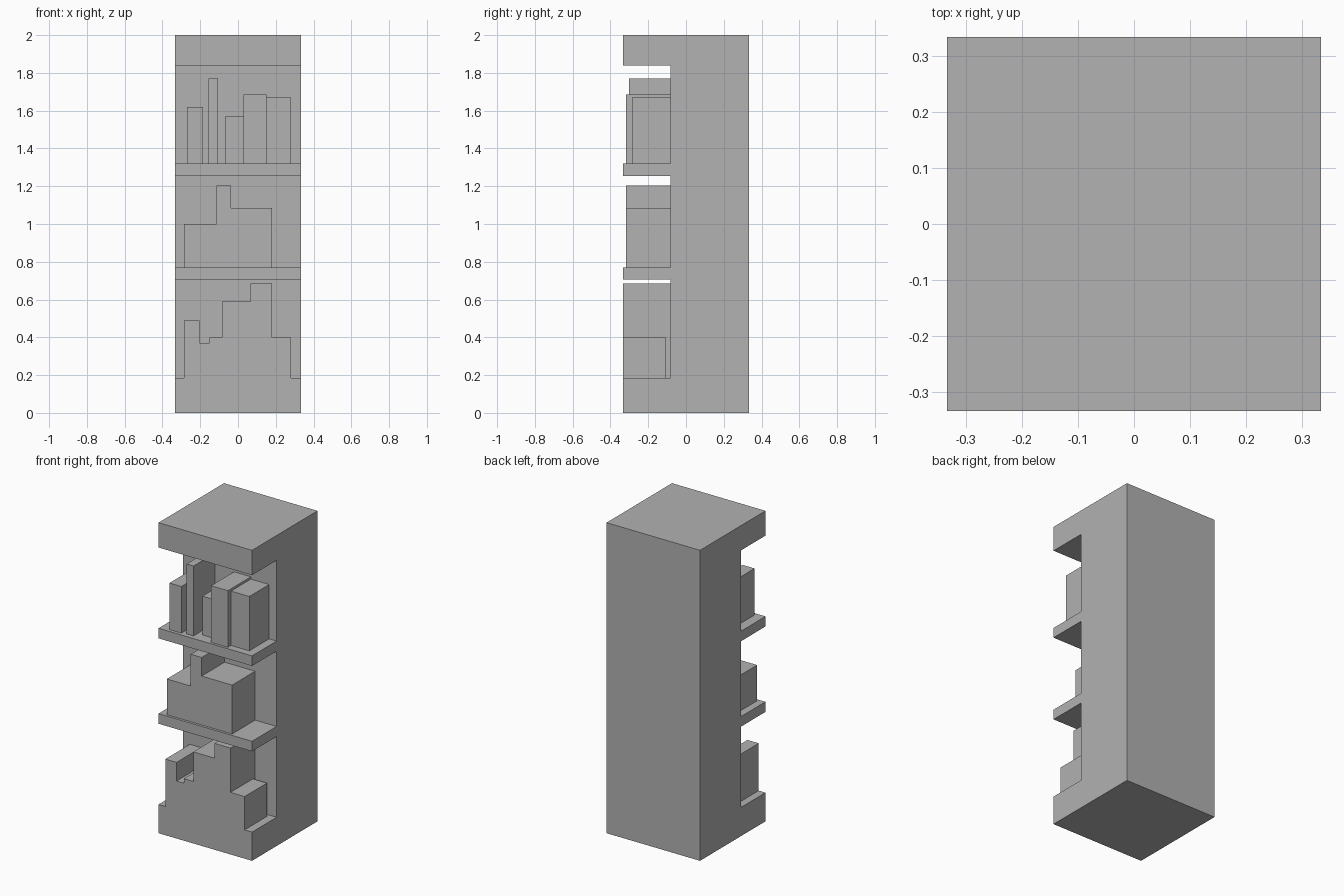
import bpy
import bmesh
from mathutils import Vector

cube = bpy.data.objects.get("Cube")
if cube:
    bpy.data.objects.remove(cube, do_unlink=True)

HALF = 0.333      # half width and half depth of the bookcase
BACK = -0.083     # front of the solid rear body

grey = bpy.data.materials.new("plain grey")
grey.use_nodes = True
colour = (0.445, 0.445, 0.445, 1)
grey.diffuse_color = colour
grey.node_tree.nodes["Principled BSDF"].inputs["Base Color"].default_value = colour


def extrude_profile(name, points, direction):
    """Make a solid by extruding a closed outline along a direction."""
    bm = bmesh.new()
    face = bm.faces.new([bm.verts.new(p) for p in points])
    result = bmesh.ops.extrude_face_region(bm, geom=[face], use_keep_orig=True)
    moved = [v for v in result["geom"] if isinstance(v, bmesh.types.BMVert)]
    bmesh.ops.translate(bm, verts=moved, vec=Vector(direction))
    bmesh.ops.recalc_face_normals(bm, faces=bm.faces)
    mesh = bpy.data.meshes.new(name)
    bm.to_mesh(mesh)
    bm.free()
    mesh.materials.append(grey)
    obj = bpy.data.objects.new(name, mesh)
    bpy.context.collection.objects.link(obj)
    return obj


def stepped_block(name, left, bottom, steps, front, back=BACK):
    """Row of columns, each (right edge, top), merged into one stepped solid."""
    points = [(left, front, bottom)]
    x = left
    for right, top in steps:
        points += [(x, front, top), (right, front, top)]
        x = right
    points.append((x, front, bottom))
    extrude_profile(name, points, (0, back - front, 0))


# Bookcase: side outline with base, two shelves and top, extruded across
outline = [(HALF, 0), (-HALF, 0)]
slabs = [(0, 0.185), (0.705, 0.77), (1.255, 1.32), (1.84, 2)]
for low, high in slabs:
    if low > 0:
        outline += [(BACK, low), (-HALF, low)]
    outline.append((-HALF, high))
    if high < 2:
        outline.append((BACK, high))
outline.append((HALF, 2))
extrude_profile("bookcase", [(-HALF, y, z) for y, z in outline], (2 * HALF, 0, 0))

# Upper shelf: separate upright books (left, right, top, front)
books = [
    (-0.27, -0.185, 1.62, -0.312),
    (-0.155, -0.105, 1.77, -0.302),
    (-0.07, 0.03, 1.57, -0.262),
    (0.03, 0.15, 1.685, -0.317),
    (0.15, 0.28, 1.67, -0.285),
]
for number, (left, right, top, front) in enumerate(books, 1):
    stepped_block(f"upper_book_{number}", left, 1.32, [(right, top)], front)

# Middle shelf: one stepped stack
stepped_block("middle_stack", -0.285, 0.77,
              [(-0.115, 1.0), (-0.037, 1.205), (0.18, 1.085)], -0.317)

# Lower shelf: stepped stack flush with the base, and a shallower box beside it
stepped_block("lower_stack", -0.285, 0.185,
              [(-0.205, 0.49), (-0.152, 0.37), (-0.085, 0.4), (0.065, 0.59), (0.18, 0.685)],
              -HALF)
stepped_block("lower_box", 0.18, 0.185, [(0.28, 0.4)], -HALF, -0.105)
